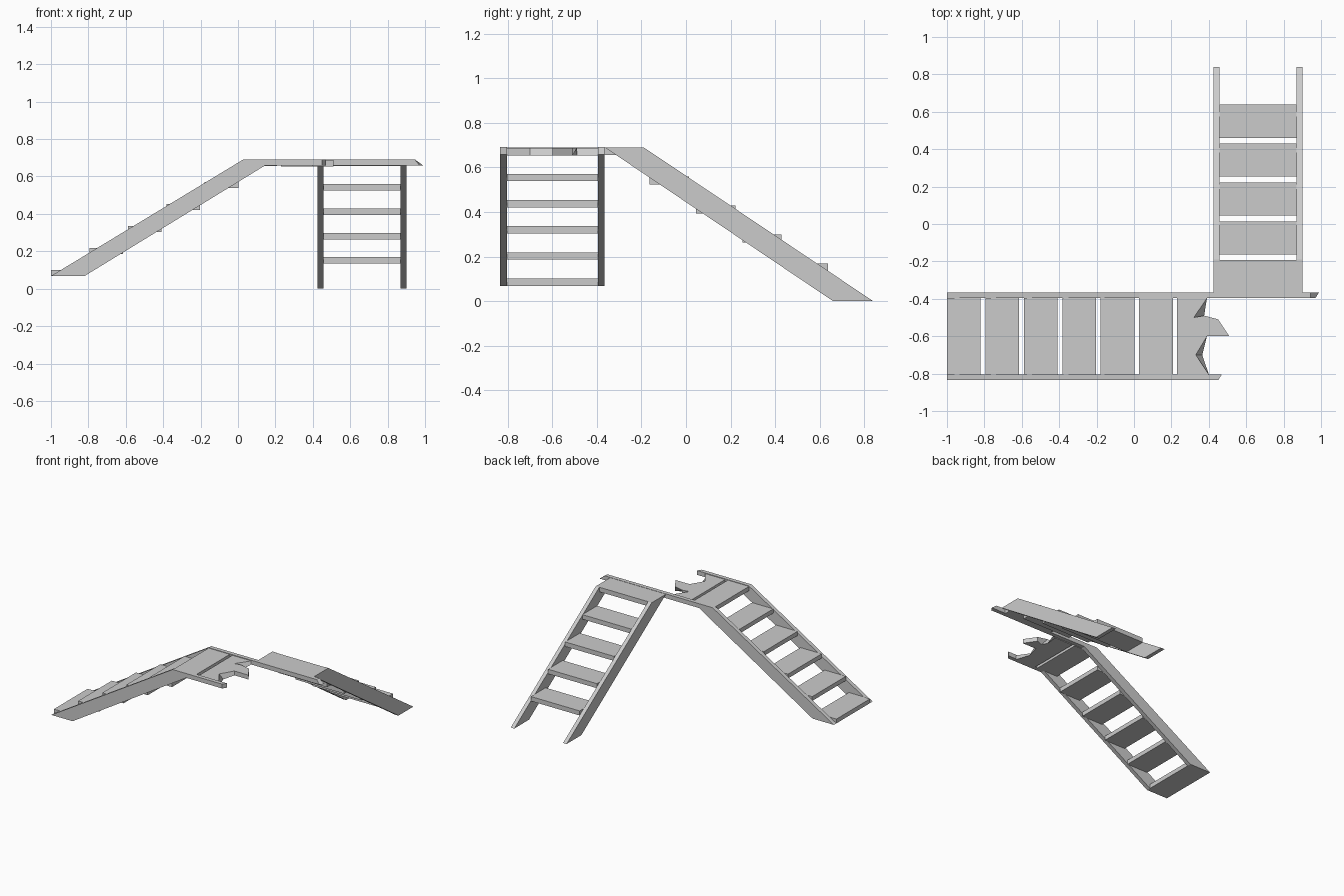
import bpy, bmesh

if "Cube" in bpy.data.objects:
    bpy.data.objects.remove(bpy.data.objects["Cube"])


def loft(name, loop_a, loop_b):
    """Closed solid between two matching point loops."""
    bm = bmesh.new()
    a = [bm.verts.new(p) for p in loop_a]
    b = [bm.verts.new(p) for p in loop_b]
    n = len(a)
    caps = [bm.faces.new(a), bm.faces.new(b[::-1])]
    for i in range(n):
        j = (i + 1) % n
        bm.faces.new((a[i], b[i], b[j], a[j]))
    bmesh.ops.recalc_face_normals(bm, faces=bm.faces)
    bmesh.ops.triangulate(bm, faces=[f for f in caps if len(f.verts) > 4])
    mesh = bpy.data.meshes.new(name)
    bm.to_mesh(mesh)
    bm.free()
    obj = bpy.data.objects.new(name, mesh)
    bpy.context.collection.objects.link(obj)
    return obj


def board(name, x0, x1, y0, y1, z0, z1):
    base = [(x0, y0), (x1, y0), (x1, y1), (x0, y1)]
    return loft(name, [(x, y, z0) for x, y in base], [(x, y, z1) for x, y in base])


def left_stringer(name, y_in, y_out, ends_in, ends_out):
    """Sloping rail running into a level landing rail; ends = (bottom x, top x)."""
    def side(y, ends):
        prof = [(-1, 0.068), (-0.82, 0.068), (0.145, 0.659),
                (ends[0], 0.659), (ends[1], 0.692), (0.03, 0.692)]
        return [(x, y, z) for x, z in prof]
    return loft(name, side(y_in, ends_in), side(y_out, ends_out))


# Left flight side rails; the back one carries on across the landing
left_stringer("left_back_stringer", -0.365, -0.396, (0.99, 0.945), (0.97, 0.945))
left_stringer("left_front_stringer", -0.804, -0.835, (0.47, 0.47), (0.45, 0.45))

# Left flight treads
for i in range(6):
    x = -1 + 0.2055 * i
    z = 0.068 + 0.1175 * i
    board(f"left_tread_{i + 1}", x, x + 0.18, -0.804, -0.396, z, z + 0.033)

# Broken landing board with splintered edge, sloping in places
top_edge = [(0.39, -0.396), (0.32, -0.50), (0.375, -0.49), (0.45, -0.51),
            (0.51, -0.60), (0.39, -0.60), (0.33, -0.70), (0.40, -0.804)]
low_edge = [(0.385, -0.396), (0.375, -0.49), (0.40, -0.53), (0.45, -0.51),
            (0.51, -0.60), (0.39, -0.60), (0.365, -0.70), (0.40, -0.804)]
back = [(0.23, -0.804), (0.23, -0.396)]
loft("broken_landing_board",
     [(x, y, 0.687) for x, y in top_edge + back],
     [(x, y, 0.654) for x, y in low_edge + back])

# Right flight side rails
rail = [(0.84, 0), (0.66, 0), (-0.365, 0.69), (-0.19, 0.69)]
for label, x0, x1 in (("left", 0.426, 0.456), ("right", 0.87, 0.90)):
    loft(f"right_flight_{label}_stringer",
         [(x0, y, z) for y, z in rail], [(x1, y, z) for y, z in rail])

# Right flight treads and top board
for i in range(4):
    y = 0.461 - 0.208 * i
    z = 0.134 + 0.13 * i
    board(f"right_tread_{i + 1}", 0.456, 0.87, y, y + 0.177, z, z + 0.035)
board("right_top_board", 0.456, 0.87, -0.365, -0.193, 0.655, 0.69)
